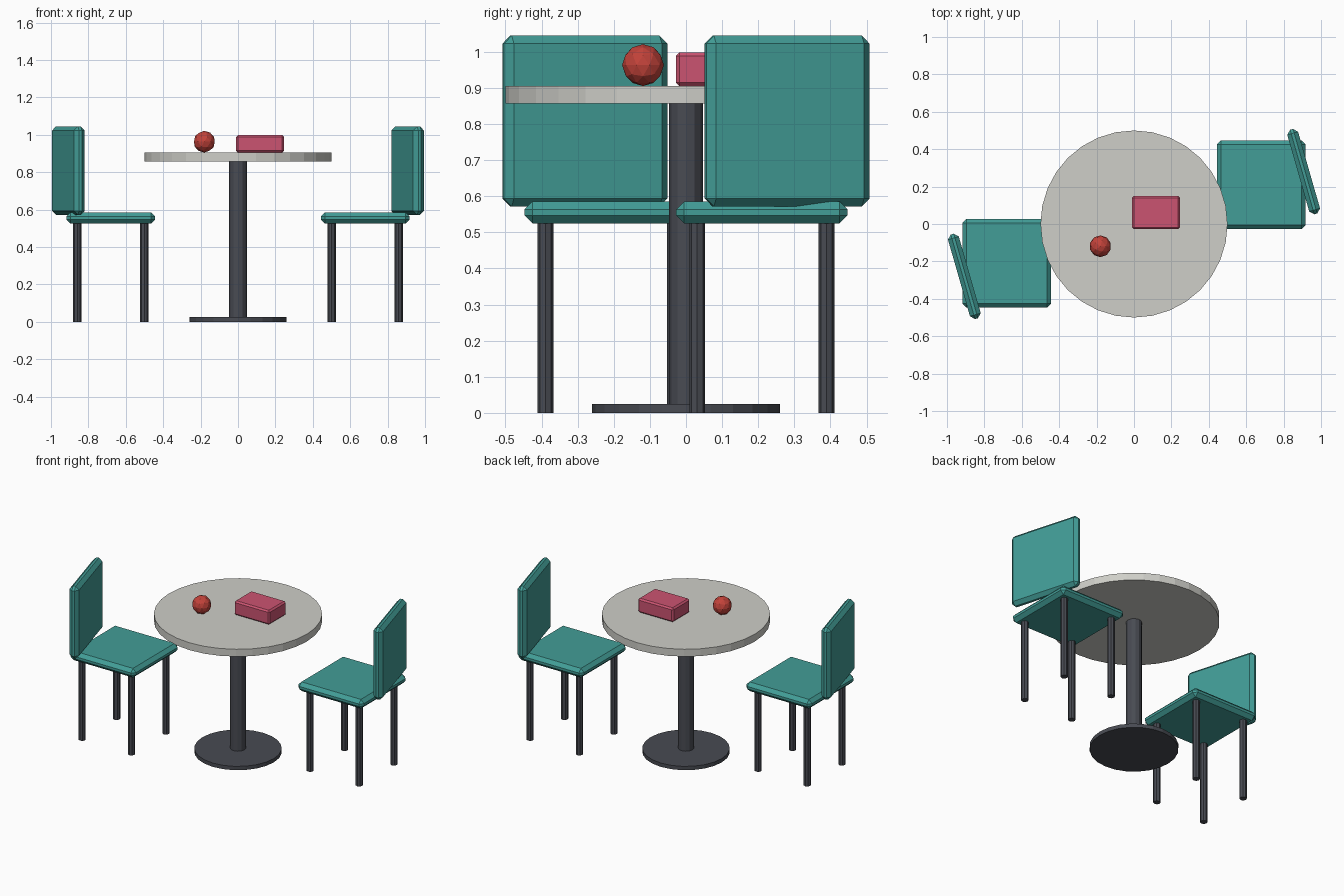
import bpy, bmesh, math
from mathutils import Matrix, Vector

if "Cube" in bpy.data.objects:
    bpy.data.objects.remove(bpy.data.objects["Cube"])


def material(name, rgb):
    m = bpy.data.materials.new(name)
    m.diffuse_color = (*rgb, 1)
    m.use_nodes = True
    m.node_tree.nodes["Principled BSDF"].inputs["Base Color"].default_value = m.diffuse_color
    return m


TEAL = material("teal upholstery", (0.055, 0.34, 0.31))
DARK = material("dark metal", (0.065, 0.07, 0.085))
STONE = material("pale stone", (0.62, 0.62, 0.58))
RED = material("red", (0.54, 0.055, 0.042))
PINK = material("pink", (0.60, 0.088, 0.165))


def finish(bm, name, mat, matrix):
    mesh = bpy.data.meshes.new(name)
    bm.to_mesh(mesh)
    bm.free()
    mesh.materials.append(mat)
    ob = bpy.data.objects.new(name, mesh)
    ob.matrix_world = matrix
    bpy.context.collection.objects.link(ob)
    return ob


def box(name, mat, size, matrix, bevel):
    bm = bmesh.new()
    bmesh.ops.create_cube(bm, size=1)
    bmesh.ops.scale(bm, vec=size, verts=bm.verts)
    bmesh.ops.bevel(bm, geom=bm.edges[:], offset=bevel, segments=1,
                    profile=0.5, affect='EDGES')
    return finish(bm, name, mat, matrix)


def cylinder(name, mat, radius, z0, z1, sides, x=0, y=0, frame=Matrix()):
    bm = bmesh.new()
    bmesh.ops.create_cone(bm, cap_ends=True, segments=sides, radius1=radius,
                          radius2=radius, depth=z1 - z0)
    return finish(bm, name, mat, frame @ Matrix.Translation((x, y, (z0 + z1) / 2)))


# Pedestal table
cylinder("table_top", STONE, 0.5, 0.857, 0.905, 32)
cylinder("table_post", DARK, 0.047, 0.02, 0.86, 12)
cylinder("table_base", DARK, 0.26, 0.0, 0.025, 24)

# Two chairs, the second turned half a circle about the table
CX, CY = 0.68, 0.21
for side, turn in (("right", 0), ("left", math.pi)):
    frame = Matrix.Rotation(turn, 4, 'Z')
    box(side + "_seat", TEAL, (0.475, 0.475, 0.06),
        frame @ Matrix.Translation((CX, CY, 0.555)), 0.022)
    box(side + "_backrest", TEAL, (0.06, 0.47, 0.473),
        frame @ Matrix.Translation((0.907, 0.28, 0.808))
        @ Matrix.Rotation(math.radians(16), 4, 'Z'), 0.022)
    for i, (sx, sy) in enumerate(((-1, -1), (1, -1), (1, 1), (-1, 1))):
        cylinder(f"{side}_chair_leg_{i + 1}", DARK, 0.022, 0.0, 0.535, 8,
                 CX + sx * 0.179, CY + sy * 0.179, frame)

# Things on the table
box("pink_box", PINK, (0.257, 0.178, 0.093),
    Matrix.Translation((0.118, 0.061, 0.9515)), 0.01)
bm = bmesh.new()
bmesh.ops.create_icosphere(bm, subdivisions=2, radius=0.058)
finish(bm, "red_ball", RED, Matrix.Translation((-0.18, -0.119, 0.963)))
